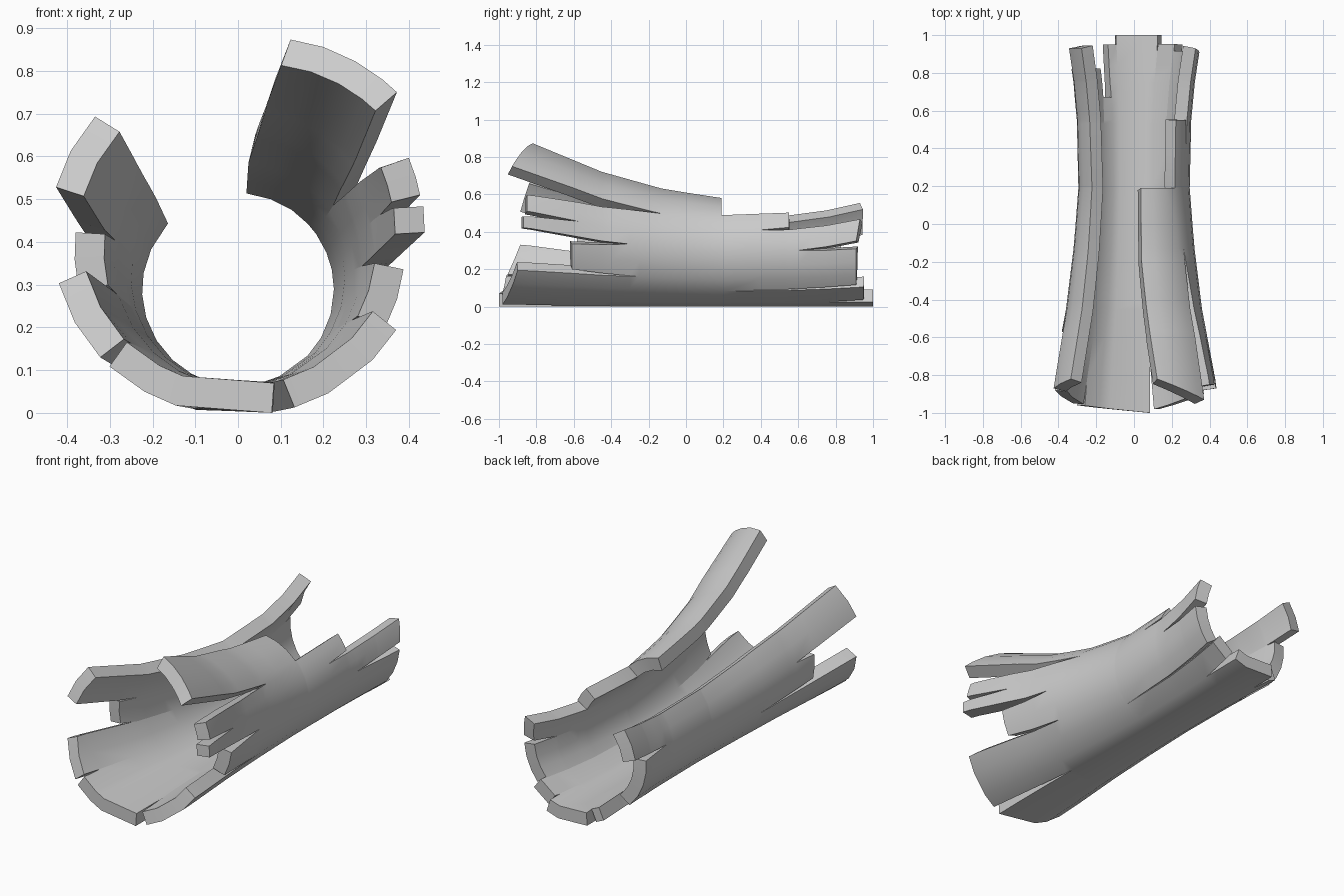
import bpy, bmesh, math

cube = bpy.data.objects.get("Cube")
if cube:
    bpy.data.objects.remove(cube, do_unlink=True)

# Angles run in degrees round the log from its underside, positive towards +x
KNOTS = [-131, -115, -100, -87, -73, -58, -43, -29, -18, 13, 26, 46, 60,
         75, 90, 102, 113, 125, 133, 146, 160, 173]

# Splinters: root angles, tip angles, tip y at each edge
FRONT = [(-131, -100, -129, -103, -.82, -.87), (-100, -73, -97, -77, -.57, -.57),
         (-73, -43, -73, -46, -.88, -.95), (-43, 13, -42, 10, -.96, -1),
         (13, 60, 17, 57, -.98, -.9), (60, 90, 62, 83, -.61, -.61),
         (90, 102, 89, 97, -.87, -.87), (102, 125, 101, 113, -.85, -.85),
         (125, 173, 130, 165, -.93, -.82)]
BACK = [(-131, -100, -128, -100, .93, .93), (-100, -43, -95, -44, .82, .82),
        (-43, -29, -40, -29, .67, .67), (-29, -18, -28, -20, .95, .95),
        (-18, 26, -16, 24, 1, 1), (26, 46, 29, 47, .95, .95),
        (46, 90, 50, 85, .91, .91), (90, 113, 92, 111, .91, .93),
        (113, 133, 115, 133, .55, .55), (133, 173, 133, 173, .19, .19)]

# Where the crack at each splinter boundary closes
FRONT_ROOT = {-100: -.45, -73: -.2, -43: -.6, 13: -.4, 60: -.25, 90: -.3,
              102: -.57, 125: -.13}
BACK_ROOT = {-100: .6, -43: .53, -29: .67, -18: .84, 26: .76, 46: .2,
             90: .6, 113: .39, 133: .19}
STATIONS = sorted({-.82, -.45, 0, .19, .55, .75}
                  | set(FRONT_ROOT.values()) | set(BACK_ROOT.values()))
RADIUS = [(-1, .455), (-.82, .43), (-.45, .36), (-.11, .318), (.19, .295),
          (.55, .303), (.75, .322), (1, .36)]


def clamp(v):
    return max(0, min(1, v))


def radius(y):
    for (a, ra), (b, rb) in zip(RADIUS, RADIUS[1:]):
        if y <= b:
            return ra + (rb - ra) * (y - a) / (b - a)
    return RADIUS[-1][1]


def surface(angle, y):
    """Point on the outer bark, with the large top splinter bent outwards."""
    r = radius(y)
    bend = 1 + .09 * clamp((angle - 113) / 15) * clamp((-y - .15) / .7)
    t = math.radians(angle)
    return (r * bend * math.sin(t), y, r - r * bend * math.cos(t))


def strip_at(strips, a, b):
    return next(s for s in strips if s[0] <= a and b <= s[1])


def tip(strip, knot):
    """Tip angle and tip y of a knot line within a splinter."""
    f = (knot - strip[0]) / (strip[1] - strip[0])
    return (strip[2] + (strip[3] - strip[2]) * f,
            strip[4] + (strip[5] - strip[4]) * f)


def bent_angle(strip, roots, knot, y):
    """Angle of a knot line, drifting from its root to its tip."""
    r0, r1 = roots.get(strip[0]), roots.get(strip[1])
    f = (knot - strip[0]) / (strip[1] - strip[0])
    end_angle, end_y = tip(strip, knot)

    def drift(root):
        if root is None or abs(end_y - root) < .001:
            return 0
        return clamp((y - root) / (end_y - root))
    d0 = drift(r0) * (strip[2] - strip[0])
    d1 = drift(r1) * (strip[3] - strip[1])
    if r0 is None:
        d0 = clamp(abs(y) - .2) / .6 * (strip[2] - strip[0])
    if r1 is None:
        d1 = clamp(abs(y) - .2) / .6 * (strip[3] - strip[1])
    return knot + d0 * (1 - f) + d1 * f


# Outer sheet, one column of faces at a time
bm = bmesh.new()
for a, b in zip(KNOTS, KNOTS[1:]):
    front, back = strip_at(FRONT, a, b), strip_at(BACK, a, b)
    low = max(front[4:6]) + .02
    high = min(back[4:6]) - .02
    inner = [y for y in STATIONS if low < y < high]
    lines = []
    for knot in (a, b):
        ys = [tip(front, knot)[1]] + inner + [tip(back, knot)[1]]
        line = []
        for y in ys:
            strip, roots = (front, FRONT_ROOT) if y < .1 else (back, BACK_ROOT)
            line.append(bm.verts.new(surface(bent_angle(strip, roots, knot, y), y)))
        lines.append(line)
    p, q = lines
    for i in range(len(p) - 1):
        bm.faces.new((p[i], q[i], q[i + 1], p[i + 1]))
bmesh.ops.remove_doubles(bm, verts=bm.verts, dist=.0005)
bm.normal_update()
floor = min(v.co.z for v in bm.verts)
bmesh.ops.translate(bm, verts=bm.verts, vec=(0, 0, -floor))

# Make the sheet face outwards
probe = min(bm.faces, key=lambda f: f.calc_center_median().z)
if probe.normal.z > 0:
    bmesh.ops.reverse_faces(bm, faces=bm.faces)

mesh = bpy.data.meshes.new("hollow_log")
bm.to_mesh(mesh)
bm.free()
log = bpy.data.objects.new("hollow_log", mesh)
bpy.context.collection.objects.link(log)

# Wall thickness
wall = log.modifiers.new("wall", 'SOLIDIFY')
wall.thickness = .07
wall.offset = -1
wall.use_even_offset = True

# Colour
grey = bpy.data.materials.new("light_grey")
grey.use_nodes = True
colour = (.6, .6, .6, 1)
grey.diffuse_color = colour
grey.node_tree.nodes["Principled BSDF"].inputs["Base Color"].default_value = colour
mesh.materials.append(grey)

# Smooth bark with sharp broken edges
bpy.context.view_layer.objects.active = log
log.select_set(True)
bpy.ops.object.modifier_apply(modifier="wall")
bpy.ops.object.shade_smooth_by_angle(angle=math.radians(40))
